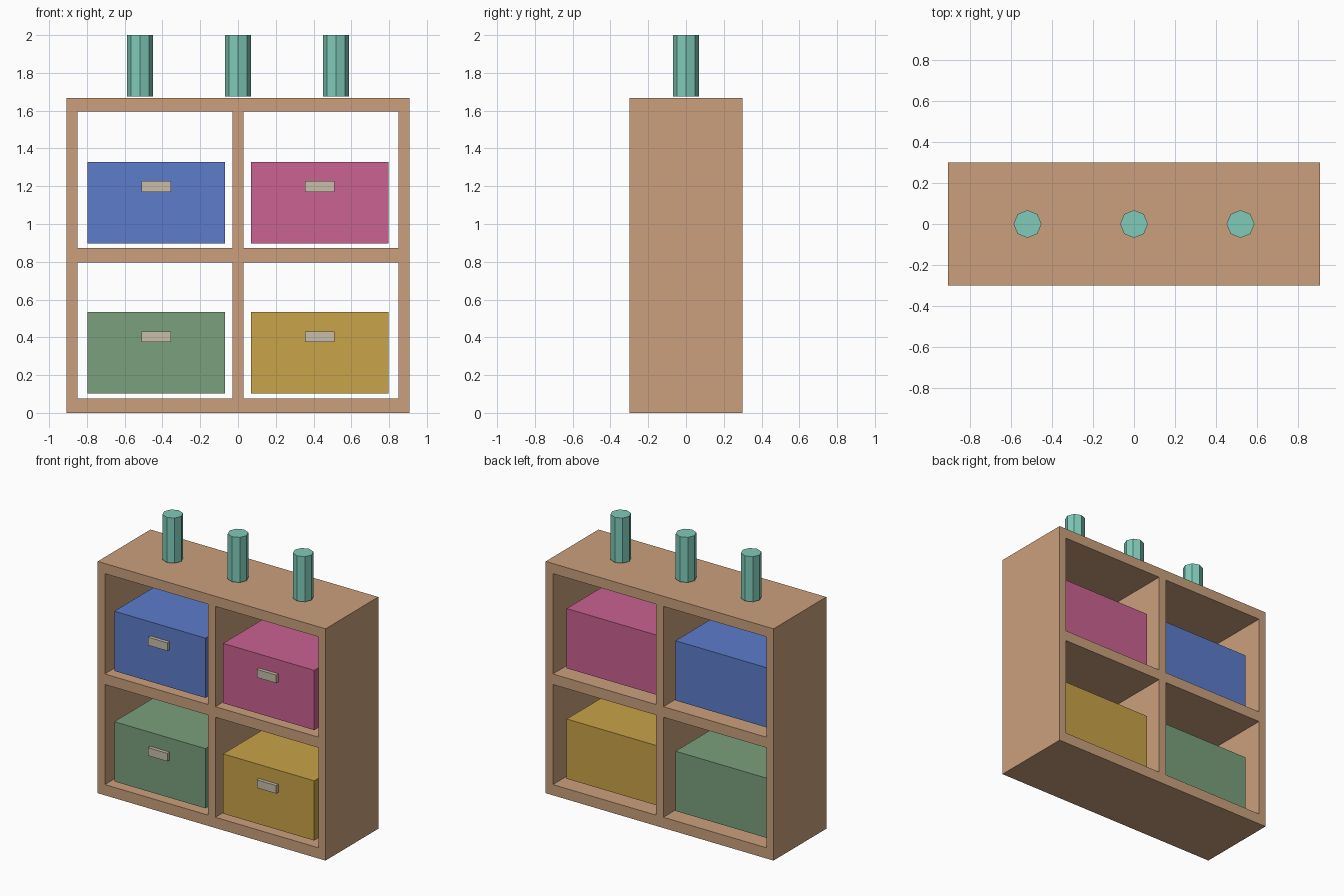
import bpy, bmesh

if "Cube" in bpy.data.objects:
    bpy.data.objects.remove(bpy.data.objects["Cube"])

def mat(name, rgb):
    # display colour (0-255) to linear
    m = bpy.data.materials.new(name)
    lin = [(c / 255 / 12.92) if c < 11 else ((c / 255 + 0.055) / 1.055) ** 2.4 for c in rgb]
    m.diffuse_color = (*lin, 1)
    m.use_nodes = True
    m.node_tree.nodes["Principled BSDF"].inputs["Base Color"].default_value = m.diffuse_color
    return m

wood = mat("wood", (203, 160, 125))
teal = mat("teal", (128, 203, 186))
metal = mat("handle_grey", (200, 190, 170))
blue = mat("blue", (92, 124, 203))
pink = mat("pink", (203, 98, 145))
green = mat("green", (122, 160, 125))
yellow = mat("yellow", (200, 163, 72))

def finish(bm, name, m):
    bmesh.ops.recalc_face_normals(bm, faces=bm.faces)
    me = bpy.data.meshes.new(name)
    bm.to_mesh(me)
    bm.free()
    me.materials.append(m)
    ob = bpy.data.objects.new(name, me)
    bpy.context.collection.objects.link(ob)
    return ob

def box(name, lo, hi, m):
    bm = bmesh.new()
    bmesh.ops.create_cube(bm, size=1)
    for v in bm.verts:
        v.co = [a + (c + 0.5) * (b - a) for a, b, c in zip(lo, hi, v.co)]
    return finish(bm, name, m)

# Shelf frame: grid of cells with four openings left out, extruded front to back
xs = [-0.907, -0.85, -0.03, 0.03, 0.85, 0.907]
zs = [0, 0.077, 0.797, 0.873, 1.595, 1.668]
bm = bmesh.new()
grid = [[bm.verts.new((x, -0.3, z)) for z in zs] for x in xs]
for i in range(5):
    for j in range(5):
        if not (i % 2 and j % 2):
            bm.faces.new((grid[i][j], grid[i + 1][j], grid[i + 1][j + 1], grid[i][j + 1]))
ext = bmesh.ops.extrude_face_region(bm, geom=bm.faces[:], use_keep_orig=True)
bmesh.ops.translate(bm, vec=(0, 0.6, 0),
                    verts=[g for g in ext["geom"] if isinstance(g, bmesh.types.BMVert)])
finish(bm, "shelf_frame", wood)

# Four storage bins with front handles
for name, cx, z, m in (("lower_left", -0.433, 0.103, green), ("lower_right", 0.433, 0.103, yellow),
                       ("upper_left", -0.433, 0.898, blue), ("upper_right", 0.433, 0.898, pink)):
    box(name + "_bin", (cx - 0.363, -0.27, z), (cx + 0.363, 0.22, z + 0.43), m)
    box(name + "_handle", (cx - 0.077, -0.295, z + 0.271), (cx + 0.077, -0.265, z + 0.329), metal)

# Three octagonal posts standing on top
for name, x in (("left", -0.519), ("middle", 0), ("right", 0.519)):
    bm = bmesh.new()
    bmesh.ops.create_cone(bm, cap_ends=True, segments=8, radius1=0.068, radius2=0.068, depth=0.325)
    bmesh.ops.translate(bm, vec=(x, 0, 1.8375), verts=bm.verts)
    finish(bm, name + "_post", teal)
